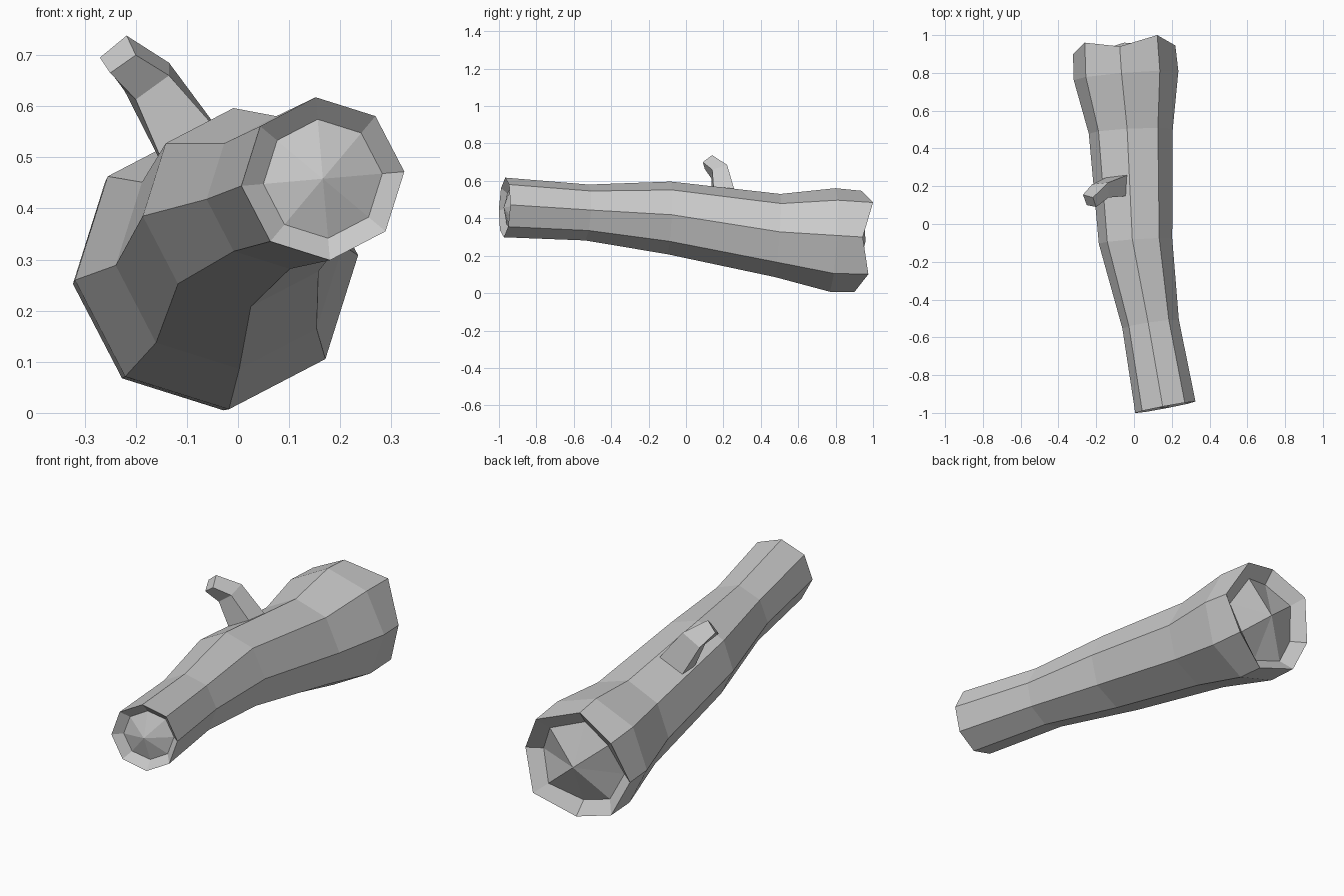
import bpy, bmesh
from math import sin, cos, radians
from mathutils import Vector

if "Cube" in bpy.data.objects:
    bpy.data.objects.remove(bpy.data.objects["Cube"])


def make_object(name, rings, start_cap, end_cap):
    """Loft closed rings; a cap is an apex point, True for a flat face, or None."""
    bm = bmesh.new()
    loops = [[bm.verts.new(p) for p in r] for r in rings]
    n = len(loops[0])
    for a, b in zip(loops, loops[1:]):
        for i in range(n):
            j = (i + 1) % n
            bm.faces.new((a[i], a[j], b[j], b[i]))
    for loop, cap in ((loops[0], start_cap), (loops[-1], end_cap)):
        if cap is True:
            bm.faces.new(loop)
        elif cap is not None:
            tip = bm.verts.new(cap)
            for i in range(n):
                bm.faces.new((loop[i], loop[(i + 1) % n], tip))
    bmesh.ops.recalc_face_normals(bm, faces=bm.faces)
    mesh = bpy.data.meshes.new(name)
    bm.to_mesh(mesh)
    bm.free()
    obj = bpy.data.objects.new(name, mesh)
    bpy.context.collection.objects.link(obj)
    return obj


def octagon(cx, y, cz, r, tilt_x=0.0, tilt_z=0.0):
    pts = []
    for i in range(8):
        a = radians(5 + 45 * i)
        dx, dz = r * cos(a), r * sin(a)
        pts.append(Vector((cx + dx, y + tilt_x * dx + tilt_z * dz, cz + dz)))
    return pts


def inset(ring, centre, scale, dy):
    """Shrink an end ring toward its centre and push it into the log."""
    return [Vector((centre.x + (p.x - centre.x) * scale,
                    p.y + dy,
                    centre.z + (p.z - centre.z) * scale)) for p in ring]


# Log: tilted octagonal sections from the thin front to the flared back
front = octagon(0.166, -0.97, 0.458, 0.160, 0.19, 0.04)
sections = [
    front,
    octagon(0.088, -0.53, 0.431, 0.150, 0.15, 0.07),
    octagon(0.008, -0.09, 0.402, 0.195, 0.07, 0.05),
    octagon(-0.017, 0.49, 0.308, 0.223, 0.05, 0.07),
    octagon(-0.042, 0.785, 0.284, 0.278, 0.08, 0.06),
]
# Ragged back edge
back = octagon(-0.052, 0.0, 0.276, 0.272)
for p, y in zip(back, (0.945, 1.0, 0.94, 0.96, 0.90, 0.91, 0.90, 0.975)):
    p.y = y
# Recessed cut ends with a shallow raised core
front_core = Vector((0.166, -0.975, 0.458))
back_core = Vector((-0.052, 0.96, 0.276))
rings = [inset(front, front_core, 0.73, 0.035)] + sections + \
        [back, inset(back, back_core, 0.76, -0.05)]
make_object("log", rings, front_core, back_core)

# Branch stub: bent four-sided twig with a flat cut tip
stub = [
    [(-0.02, 0.15, 0.53), (-0.13, 0.145, 0.45), (-0.13, 0.255, 0.45), (-0.02, 0.265, 0.53)],
    [(-0.135, 0.14, 0.66), (-0.20, 0.135, 0.613), (-0.222, 0.21, 0.63), (-0.135, 0.22, 0.685)],
    [(-0.20, 0.09, 0.70), (-0.25, 0.10, 0.665), (-0.27, 0.155, 0.695), (-0.218, 0.14, 0.738)],
]
make_object("branch_stub", stub, True, True)
